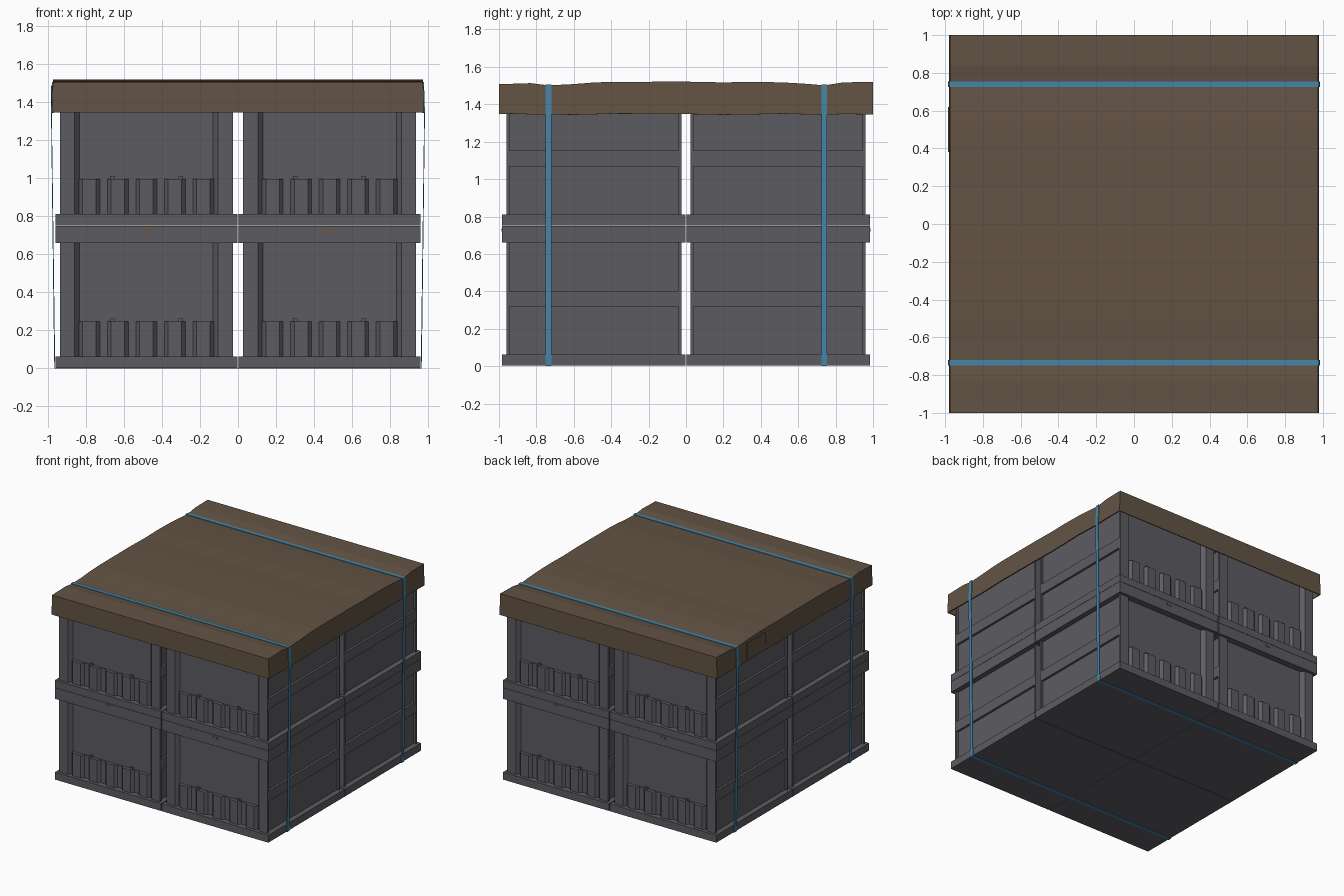
import bpy, bmesh

if "Cube" in bpy.data.objects:
    bpy.data.objects.remove(bpy.data.objects["Cube"])


def material(name, rgb):
    m = bpy.data.materials.new(name)
    m.diffuse_color = (*rgb, 1)
    m.use_nodes = True
    m.node_tree.nodes["Principled BSDF"].inputs["Base Color"].default_value = m.diffuse_color
    return m


GREY = material("crate grey", (0.108, 0.106, 0.120))
BROWN = material("tarp brown", (0.125, 0.087, 0.058))
BLUE = material("strap blue", (0.060, 0.235, 0.390))
RUST = material("label rust", (0.170, 0.085, 0.040))


def finish(bm, name, mat):
    bmesh.ops.recalc_face_normals(bm, faces=bm.faces)
    me = bpy.data.meshes.new(name)
    bm.to_mesh(me)
    bm.free()
    me.materials.append(mat)
    ob = bpy.data.objects.new(name, me)
    bpy.context.collection.objects.link(ob)
    return ob


def prism(bm, plan, z0, z1):
    lo = [bm.verts.new((x, y, z0)) for x, y in plan]
    hi = [bm.verts.new((x, y, z1)) for x, y in plan]
    bm.faces.new(lo[::-1])
    bm.faces.new(hi)
    n = len(plan)
    for i in range(n):
        j = (i + 1) % n
        bm.faces.new((lo[i], lo[j], hi[j], hi[i]))


def box(bm, x0, x1, y0, y1, z0, z1):
    prism(bm, [(x0, y0), (x1, y0), (x1, y1), (x0, y1)], z0, z1)


# one crate, standing on its own z = 0
HX, HY, H = 0.479, 0.490, 0.747
bm = bmesh.new()
box(bm, -HX, HX, -HY, HY, 0, 0.06)           # base rim
box(bm, -HX, HX, -HY, HY, 0.658, H)          # top rim

# body with corner posts and recessed walls, one quadrant mirrored
q = [(0.437, 0.452), (0.455, 0.452), (0.455, 0.468), (0.378, 0.468), (0.352, 0.438)]
plan = q + [(-x, y) for x, y in q[::-1]] + [(-x, -y) for x, y in q] + [(x, -y) for x, y in q[::-1]]
prism(bm, plan, 0.06, 0.658)

for s in (-1, 1):
    # middle band of the side walls
    a, b = sorted((s * 0.43, s * 0.455))
    box(bm, a, b, -0.452, 0.452, 0.315, 0.40)
    # corrugated lower part of the front and back walls
    wave = [(-0.36, 0.43), (-0.36, 0.444)]
    for i in range(-2, 3):
        c = i * 0.15
        wave += [(c - 0.055, 0.444), (c - 0.035, 0.466), (c + 0.035, 0.466), (c + 0.055, 0.444)]
    wave += [(0.36, 0.444), (0.36, 0.43)]
    prism(bm, [(x, s * y) for x, y in wave], 0.06, 0.245)
    # small nubs on the ledge
    a, b = sorted((s * 0.43, s * 0.45))
    for c in (-0.18, 0.18):
        box(bm, c - 0.012, c + 0.012, a, b, 0.245, 0.26)

first = finish(bm, "crate", GREY)
crate_mesh = first.data
bpy.data.objects.remove(first)

# eight crates stacked two by two by two
CX, CY, Z0 = 0.4825, 0.4930, 0.003
for level in range(2):
    for i, sx in enumerate((-1, 1)):
        for j, sy in enumerate((-1, 1)):
            ob = bpy.data.objects.new(f"crate_{level}{i}{j}", crate_mesh)
            ob.location = (sx * CX, sy * CY, Z0 + level * (H + 0.002))
            bpy.context.collection.objects.link(ob)

# small labels on the lower top rims
bm = bmesh.new()
for x in (-0.48, 0.48):
    for y in (-0.984, 0.984):
        box(bm, x - 0.022, x + 0.022, y - 0.002, y + 0.002, 0.72, 0.737)
finish(bm, "rim_labels", RUST)

# tarp: wavy top along y, hanging skirt (y, top z, bottom z)
rows = [(-1.0, 1.508, 1.348), (-0.92, 1.510, 1.350), (-0.83, 1.513, 1.346),
        (-0.735, 1.501, 1.346), (-0.60, 1.508, 1.344), (-0.50, 1.516, 1.346),
        (-0.40, 1.520, 1.350), (0.0, 1.521, 1.348), (0.20, 1.517, 1.344),
        (0.35, 1.520, 1.346), (0.52, 1.517, 1.350), (0.65, 1.509, 1.346),
        (0.74, 1.501, 1.344), (0.84, 1.517, 1.348), (1.0, 1.520, 1.346)]
bm = bmesh.new()
grid = []
for y, zt, zb in rows:
    grid.append([bm.verts.new(p) for p in
                 ((-0.98, y, zb), (-0.974, y, zt), (0.974, y, zt), (0.98, y, zb))])
for a, b in zip(grid, grid[1:]):
    for k in range(3):
        bm.faces.new((a[k], a[k + 1], b[k + 1], b[k]))
bm.faces.new(grid[0])
bm.faces.new(grid[-1])
tarp = finish(bm, "tarp", BROWN)
mod = tarp.modifiers.new("thickness", "SOLIDIFY")
mod.thickness = 0.01
mod.offset = -1

# folded tarp flap on the left side
bm = bmesh.new()
box(bm, -0.984, -0.977, 0.38, 0.62, 1.352, 1.49)
finish(bm, "tarp_fold", BROWN)

# two straps running around the whole stack
outer = [(0.966, 0.0), (0.968, 0.06), (0.984, 1.345), (0.979, 1.507)]
inner = [(0.962, 0.003), (0.963, 0.06), (0.980, 1.345), (0.973, 1.502)]
for name, y in (("strap_front", -0.735), ("strap_back", 0.74)):
    bm = bmesh.new()
    loops = []
    for half in (outer, inner):
        path = half + [(-x, z) for x, z in half[::-1]]
        loops.append([[bm.verts.new((x, y + d, z)) for x, z in path] for d in (-0.015, 0.015)])
    (oa, ob_), (ia, ib) = loops
    n = len(oa)
    for i in range(n):
        j = (i + 1) % n
        bm.faces.new((oa[i], oa[j], ob_[j], ob_[i]))
        bm.faces.new((ia[i], ib[i], ib[j], ia[j]))
        bm.faces.new((oa[i], ia[i], ia[j], oa[j]))
        bm.faces.new((ob_[i], ob_[j], ib[j], ib[i]))
    finish(bm, name, BLUE)
